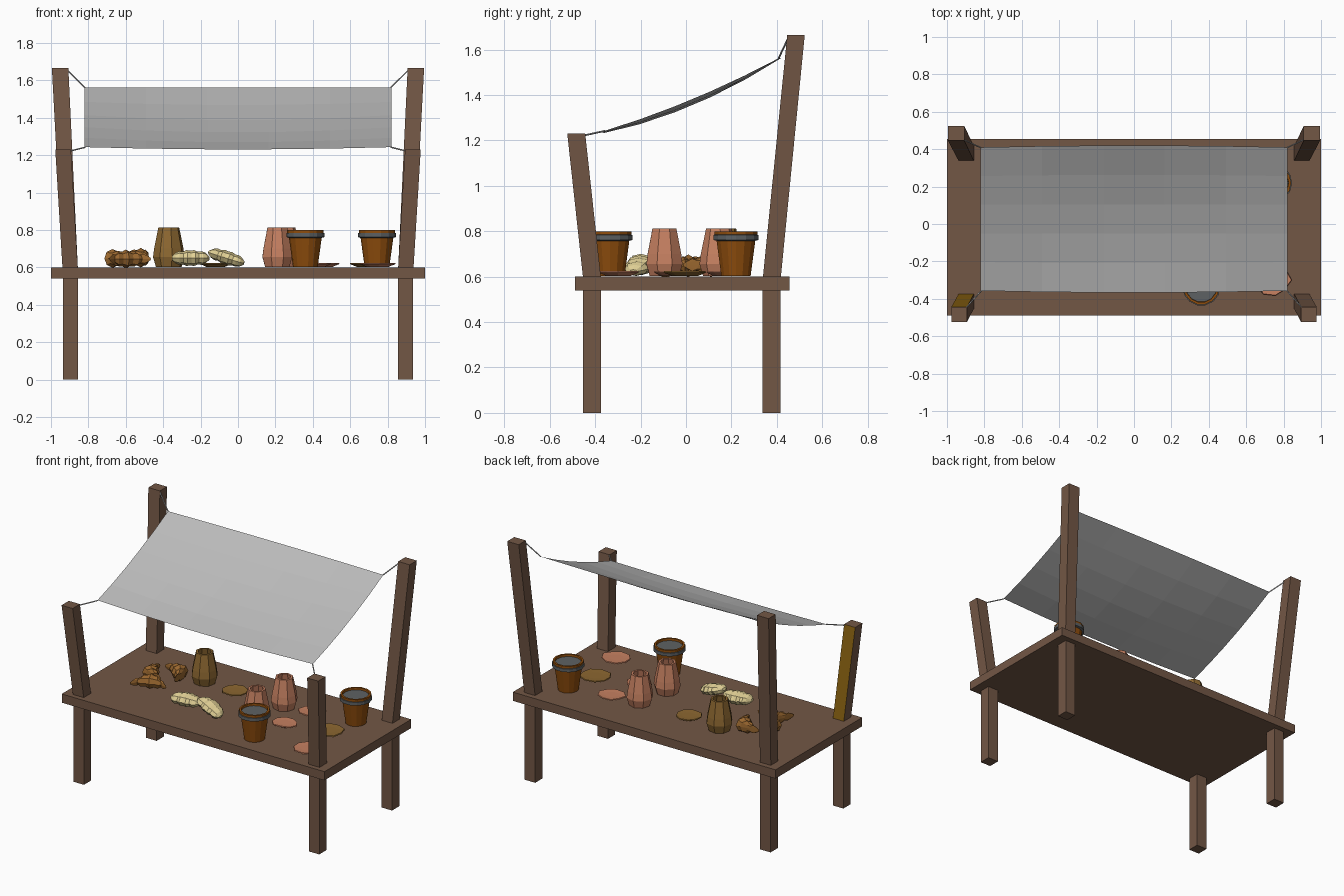
import bpy, bmesh, math, random
from mathutils import Vector, Matrix

if "Cube" in bpy.data.objects:
    bpy.data.objects.remove(bpy.data.objects["Cube"])

random.seed(4)


def material(name, r, g, b):
    m = bpy.data.materials.new(name)
    m.diffuse_color = (r, g, b, 1)
    m.use_nodes = True
    m.node_tree.nodes["Principled BSDF"].inputs["Base Color"].default_value = m.diffuse_color
    return m


WOOD = material("brown wood", .171, .095, .060)
PATCH = material("ochre wood", .27, .13, .006)
CLOTH = material("grey cloth", .50, .50, .50)
CLAY = material("terracotta", .56, .215, .118)
OCHRE = material("ochre clay", .262, .135, .030)
POT = material("orange brown", .275, .075, .004)
BAND = material("dark grey metal", .11, .12, .125)
CRUST = material("baked crust", .32, .135, .028)
CREAM = material("cream dough", .75, .63, .30)


def loft(name, rings, mats, caps=True, rule=None):
    """Skin a list of equal point rings; rule(normal, centre) gives material index."""
    bm = bmesh.new()
    vs = [[bm.verts.new(p) for p in r] for r in rings]
    n = len(vs[0])
    for a, b in zip(vs, vs[1:]):
        for i in range(n):
            j = (i + 1) % n
            bm.faces.new((a[i], a[j], b[j], b[i]))
    if caps:
        bm.faces.new(vs[0][::-1])
        bm.faces.new(vs[-1])
    bmesh.ops.recalc_face_normals(bm, faces=bm.faces)
    if rule:
        for f in bm.faces:
            f.material_index = rule(f.normal, f.calc_center_median())
    me = bpy.data.meshes.new(name)
    bm.to_mesh(me)
    bm.free()
    for m in mats:
        me.materials.append(m)
    ob = bpy.data.objects.new(name, me)
    bpy.context.collection.objects.link(ob)
    return ob


def rect(x0, x1, y0, y1, z):
    return [(x0, y0, z), (x1, y0, z), (x1, y1, z), (x0, y1, z)]


def circle(x, y, z, r, n, turn=0):
    return [(x + r * math.cos(turn + math.tau * i / n),
             y + r * math.sin(turn + math.tau * i / n), z) for i in range(n)]


def lathe(name, x, y, profile, n, mats, turn=0, rule=None):
    return loft(name, [circle(x, y, z, r, n, turn) for r, z in profile], mats, rule=rule)


# table top
loft("table_top", [rect(-1, 1, -.488, .455, .54), rect(-1, 1, -.488, .455, .60)], [WOOD])

# legs, leaning posts
for s, side in ((-1, "left"), (1, "right")):
    def post(name, low, high, mats=(WOOD,), rule=None):
        rs = []
        for x0, x1, y0, y1, z in (low, high):
            a, b = sorted((s * x0, s * x1))
            rs.append(rect(a, b, y0, y1, z))
        loft(name, rs, mats, rule=rule)

    post(f"front_leg_{side}", (.856, .936, -.453, -.374, 0), (.856, .936, -.453, -.374, .545))
    post(f"back_leg_{side}", (.856, .936, .338, .417, 0), (.856, .936, .338, .417, .545))
    patch = s < 0
    post(f"front_post_{side}", (.856, .938, -.453, -.374, .59), (.893, .977, -.523, -.444, 1.23),
         (WOOD, PATCH), (lambda nn, c: int(nn.y > .8)) if patch else None)
    post(f"back_post_{side}", (.856, .938, .338, .417, .59), (.907, .995, .446, .523, 1.665))

    # ropes from cloth corners to posts
    for part, a, b in (("front", (.818, -.358, 1.242), (.90, -.45, 1.222)),
                       ("back", (.818, .408, 1.562), (.912, .452, 1.655))):
        a, b = Vector((s * a[0], *a[1:])), Vector((s * b[0], *b[1:]))
        q = (b - a).to_track_quat('Z', 'Y')
        ring = [q @ Vector(p) for p in circle(0, 0, 0, .004, 5)]
        loft(f"{part}_rope_{side}", [[a + p for p in ring], [b + p for p in ring]], [CLOTH])

# sagging cloth awning
bm = bmesh.new()
bmesh.ops.create_grid(bm, x_segments=5, y_segments=5, size=1)
for v in bm.verts:
    u, t = v.co.x, (v.co.y + 1) / 2
    mid = 1 - u * u
    sag = 4 * t * (1 - t) * (.022 + .022 * mid) + .012 * mid * (1 - t)
    v.co = (.82 * u, -.357 + .767 * t + .01 * mid * (2 * t - 1), 1.243 + .32 * t - sag)
me = bpy.data.meshes.new("awning_cloth")
bm.to_mesh(me)
bm.free()
me.materials.append(CLOTH)
bpy.context.collection.objects.link(bpy.data.objects.new("awning_cloth", me))

# faceted jars with open necks
JAR = [(.070, .602), (.086, .655), (.080, .70), (.057, .812), (.042, .812), (.058, .72), (.05, .63)]
for name, x, y, m, turn in (("ochre_jar", -.37, .165, OCHRE, .2),
                            ("terracotta_jar_front", .21, -.095, CLAY, .4),
                            ("terracotta_jar_back", .25, .145, CLAY, .1)):
    lathe(name, x, y, JAR, 8, [m], turn)

# banded pots
POTS = [(.066, .602), (.088, .762), (.097, .775), (.097, .80), (.084, .80), (.078, .74), (.06, .63)]
for name, x, y in (("front_pot", .36, -.335), ("right_pot", .743, .22)):
    lathe(name, x, y, POTS, 14, [POT])
    lathe(name + "_band", x, y, [(.088, .758), (.102, .762), (.102, .784), (.09, .786)], 14, [BAND])

# shallow, slightly uneven dishes
for i, (x, y, r, m) in enumerate(((-.12, .145, .092, OCHRE), (.69, 0, .108, OCHRE),
                                  (.41, -.07, .085, CLAY), (.45, .17, .092, CLAY),
                                  (.74, -.30, .098, CLAY))):
    k = [random.uniform(.86, 1.08) for _ in range(9)]
    rings = []
    for f, z in ((.6, .603), (1, .618), (.97, .624), (.5, .622)):
        rings.append([(x + r * f * k[j] * math.cos(math.tau * j / 9),
                       y + r * f * k[j] * .9 * math.sin(math.tau * j / 9), z) for j in range(9)])
    loft(f"dish_{i + 1}", rings, [m])


def bread(name, loc, length, width, height, bend, angle, tilt, mat, radii):
    """Loaf swept along a bent spine, ridged by its radii."""
    rings, n = [], len(radii)
    for i, r in enumerate(radii):
        t = 2 * i / (n - 1) - 1
        a = -t * bend
        x, y = t * length / 2, -bend * length * .35 * t * t
        rings.append([(x - math.sin(a) * -width / 2 * r * math.cos(p),
                       y + math.cos(a) * width / 2 * r * math.cos(p),
                       height / 2 * r * math.sin(p))
                      for p in [math.tau * j / 8 for j in range(8)]])
    ob = loft(name, rings, [mat])
    ob.matrix_world = (Matrix.Translation(loc) @ Matrix.Rotation(angle, 4, 'Z')
                       @ Matrix.Rotation(tilt, 4, 'Y'))


# croissants
ROLL = [.2, .52, .48, .82, .78, 1, .78, .82, .48, .52, .2]
bread("croissant_front", (-.60, -.09, .645), .22, .11, .10, .8, .35, 0, CRUST, ROLL)
bread("croissant_left", (-.67, .01, .648), .19, .11, .10, .8, 2.2, 0, CRUST, ROLL)
bread("croissant_back", (-.52, .11, .652), .21, .11, .105, .8, -.7, 0, CRUST, ROLL)

# cream buns
BUN = [.25, .68, .86, .80, 1, .92, 1, .80, .86, .68, .25]
bread("cream_bun_left", (-.255, -.195, .65), .20, .125, .085, .12, .12, 0, CREAM, BUN)
bread("cream_bun_right", (-.06, -.205, .652), .20, .125, .075, .12, -.2, .3, CREAM, BUN)
